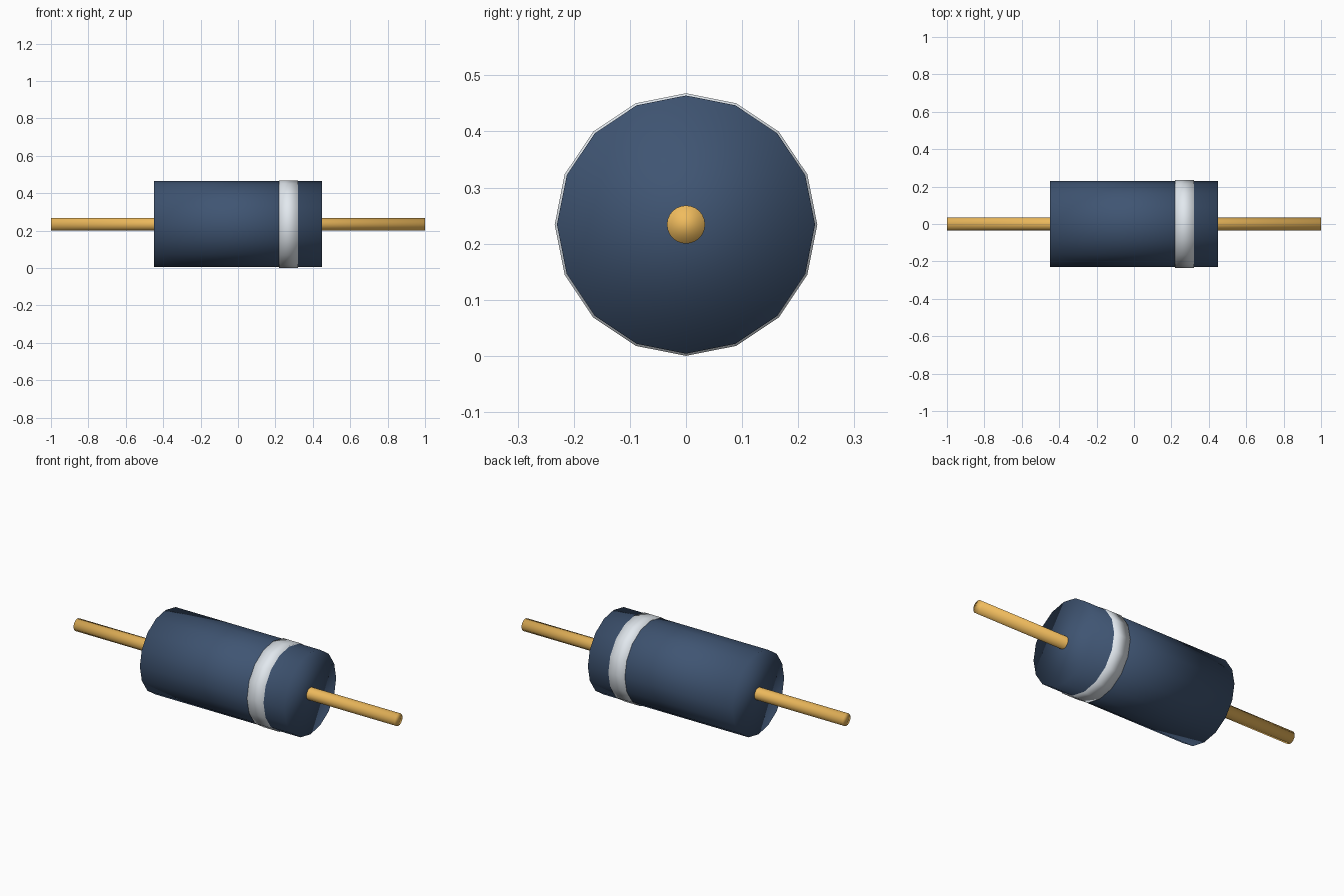
import bpy
import math

if "Cube" in bpy.data.objects:
    bpy.data.objects.remove(bpy.data.objects["Cube"])

R = 0.234  # outer radius, so the part rests on z = 0


def material(name, rgb):
    mat = bpy.data.materials.new(name)
    mat.diffuse_color = (*rgb, 1.0)
    mat.use_nodes = True
    mat.node_tree.nodes["Principled BSDF"].inputs["Base Color"].default_value = mat.diffuse_color
    return mat


def rod(name, x0, x1, radius, sides, mat):
    """Smooth-shaded closed cylinder lying along x."""
    bpy.ops.mesh.primitive_cylinder_add(
        vertices=sides, radius=radius, depth=x1 - x0,
        location=((x0 + x1) / 2, 0, R), rotation=(0, math.pi / 2, 0))
    obj = bpy.context.object
    obj.name = obj.data.name = name
    obj.data.materials.append(mat)
    bpy.ops.object.shade_smooth()
    return obj


blue = material("dark_blue", (0.05, 0.09, 0.17))
white = material("pale_grey", (0.76, 0.81, 0.86))
brass = material("brass", (0.87, 0.50, 0.11))

# Cylindrical housing
rod("body", -0.45, 0.45, 0.23, 16, blue)
# Polarity stripe, slightly proud of the housing
rod("polarity_band", 0.22, 0.32, R, 16, white)
# Wire running through the housing and out of both ends
rod("wire_lead", -1.0, 1.0, 0.034, 24, brass)
